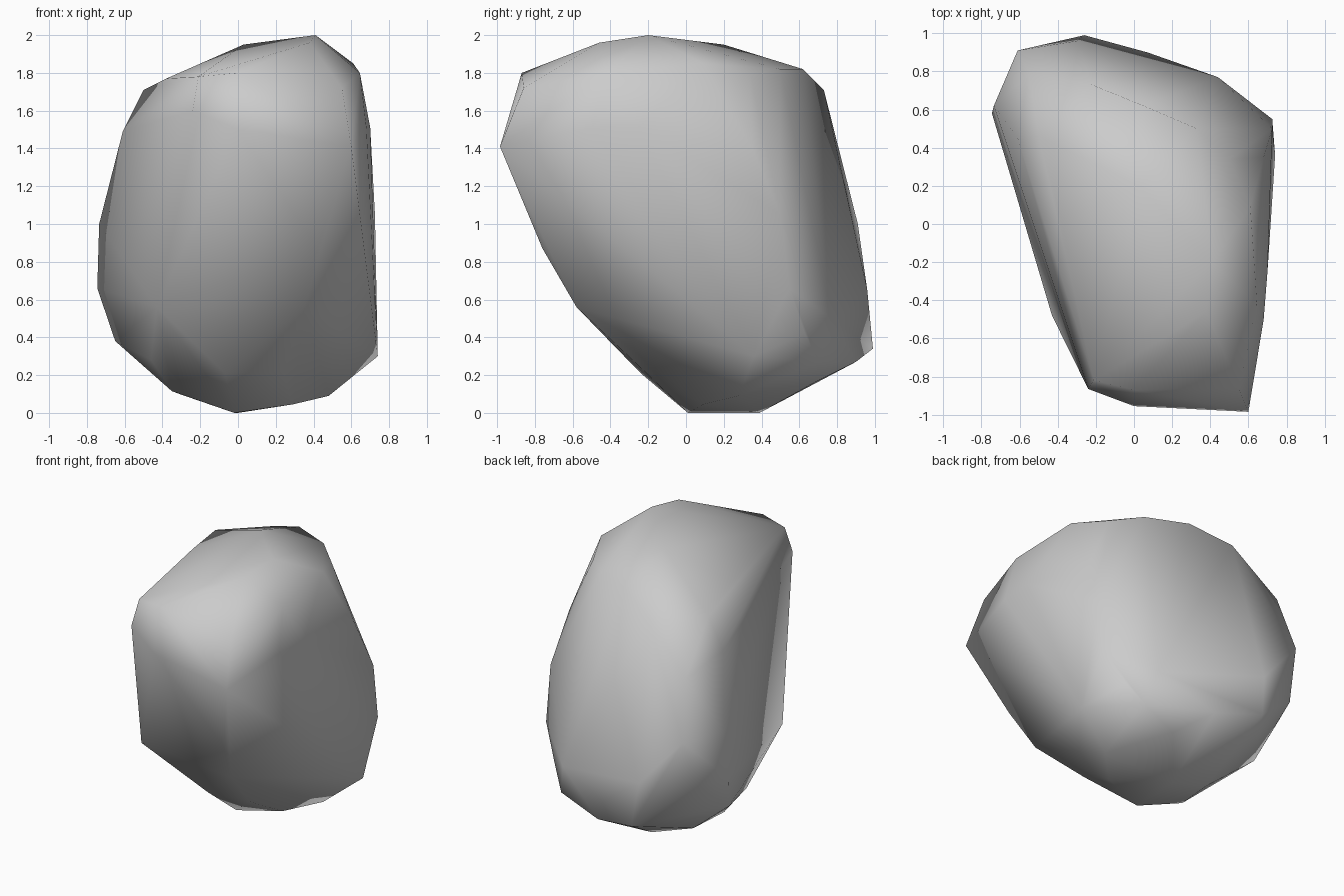
import bpy, bmesh

# Boulder corners, grouped by height; the stone is their convex hull
base = [(-.02, .01, 0), (0, .39, 0), (.29, .09, .045), (.48, .28, .09),
        (-.35, .07, .115), (-.31, .36, .10), (.24, .68, .16), (-.07, -.24, .21)]
lower = [(.24, -.22, .22), (.74, .36, .30), (.5, .7, .27), (.07, .9, .27), (-.26, .99, .34),
         (-.65, .44, .38), (-.46, -.03, .28), (.6, .63, .42), (-.43, -.48, .56), (.35, -.58, .56)]
middle = [(.725, .55, .66), (-.745, .58, .66), (-.65, .80, .66), (-.3, .96, .65),
          (.44, .77, .5), (.725, .5, 1.05), (-.735, .62, 1.0), (-.61, .91, 1.0),
          (.42, -.76, .87)]
upper = [(.6, -.985, 1.41), (0, -.955, 1.5), (-.24, -.865, 1.6), (.68, -.5, 1.51),
         (.70, -.25, 1.51), (.70, .1, 1.3), (.68, .35, 1.4), (-.55, .79, 1.40), (-.61, .45, 1.49)]
crown = [(-.5, .46, 1.71), (-.22, .73, 1.71), (.05, .62, 1.82), (.33, .5, 1.82), (.5, .34, 1.8),
         (.61, .09, 1.85), (.645, -.42, 1.8), (.41, -.2, 2), (.38, -.46, 1.96), (.03, .2, 1.95),
         (0, -.87, 1.8), (-.21, -.82, 1.78), (-.38, .03, 1.77), (.55, -.86, 1.72)]

bm = bmesh.new()
for ring in (base, lower, middle, upper, crown):
    for p in ring:
        bm.verts.new(p)
res = bmesh.ops.convex_hull(bm, input=bm.verts)
loose = [v for v in bm.verts if not v.link_faces]
bmesh.ops.delete(bm, geom=loose, context='VERTS')
bmesh.ops.recalc_face_normals(bm, faces=bm.faces)

# Smoothly shaded low-poly boulder
for f in bm.faces:
    f.smooth = True
mesh = bpy.data.meshes.new("boulder")
bm.to_mesh(mesh)
bm.free()
boulder = bpy.data.objects.new("boulder", mesh)
bpy.context.collection.objects.link(boulder)
